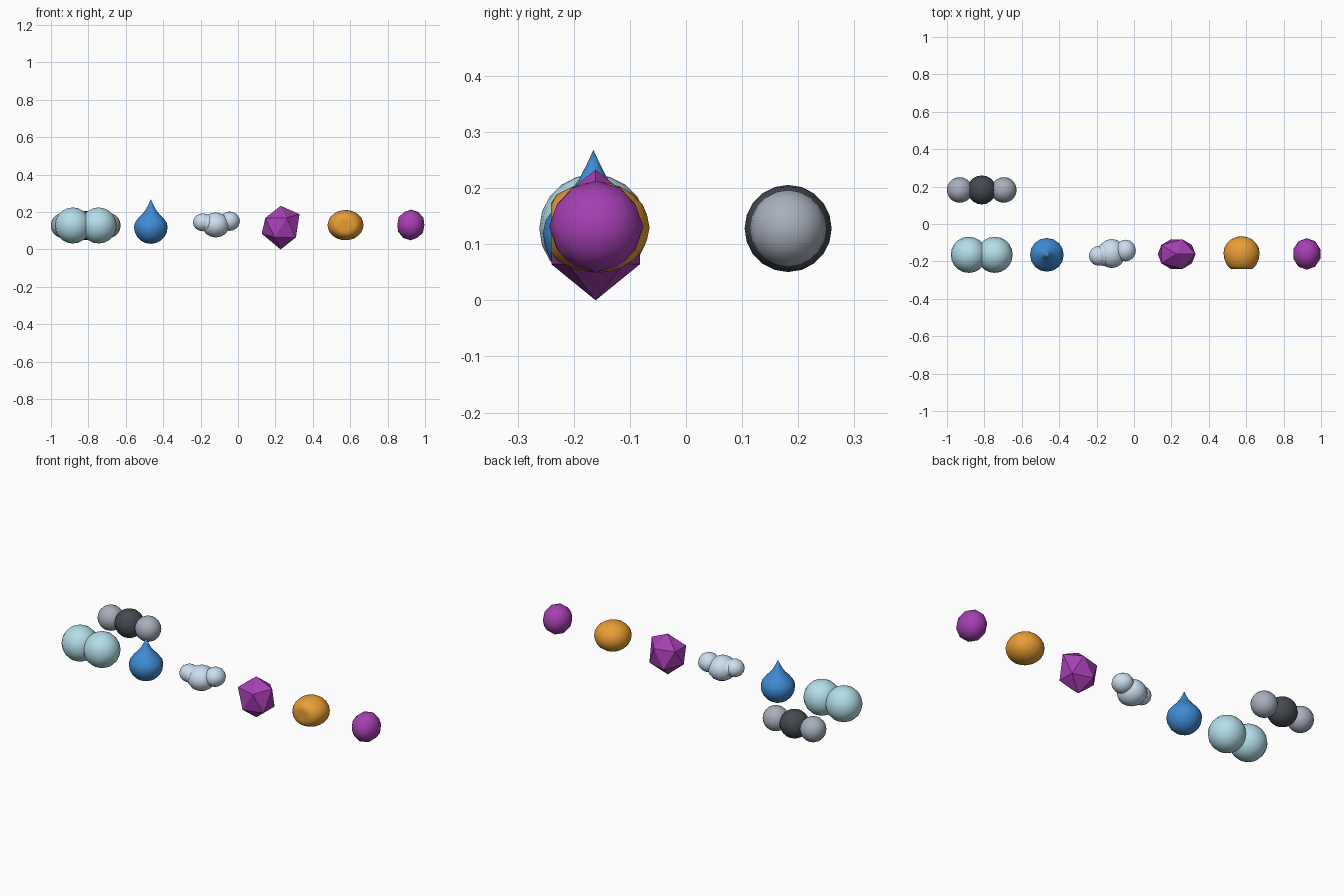
import bpy, bmesh, math
from mathutils import Vector

if "Cube" in bpy.data.objects:
    bpy.data.objects.remove(bpy.data.objects["Cube"])

ROW_Y = -0.165   # front row of pickups
MID_Z = 0.128    # shared hover height


def material(name, rgb):
    m = bpy.data.materials.new(name)
    m.diffuse_color = (*rgb, 1)
    m.use_nodes = True
    m.node_tree.nodes["Principled BSDF"].inputs["Base Color"].default_value = m.diffuse_color
    return m


PALE = material("pale_blue", (0.45, 0.73, 0.82))
BLUE = material("water_blue", (0.05, 0.26, 0.66))
MIST = material("mist", (0.60, 0.73, 0.87))
PURPLE = material("purple", (0.38, 0.05, 0.45))
ORANGE = material("orange", (0.80, 0.34, 0.035))
DARK = material("charcoal", (0.06, 0.068, 0.083))
GREY = material("grey", (0.39, 0.43, 0.51))


def finish(name, bm, loc, mat, smooth=True):
    bmesh.ops.recalc_face_normals(bm, faces=bm.faces[:])
    for f in bm.faces:
        f.smooth = smooth
    me = bpy.data.meshes.new(name)
    bm.to_mesh(me)
    bm.free()
    me.materials.append(mat)
    ob = bpy.data.objects.new(name, me)
    ob.location = loc
    bpy.context.collection.objects.link(ob)
    return ob


def ball(name, loc, radii, mat, seg=20, rings=10):
    bm = bmesh.new()
    bmesh.ops.create_uvsphere(bm, u_segments=seg, v_segments=rings, radius=1)
    bmesh.ops.scale(bm, vec=Vector(radii), verts=bm.verts[:])
    return finish(name, bm, loc, mat)


def stone(name, loc, shape, mat, detail, smooth=True):
    """Icosphere whose unit vertices are remapped by shape(v)."""
    bm = bmesh.new()
    bmesh.ops.create_icosphere(bm, subdivisions=detail, radius=1)
    for v in bm.verts:
        v.co = shape(v.co.copy())
    return finish(name, bm, loc, mat, smooth)


# Two-atom molecule
for side, x in (("left", -0.883), ("right", -0.745)):
    ball(f"pair_atom_{side}", (x, ROW_Y, MID_Z), (0.0965,) * 3, PALE)

# Three-atom molecule in the back row
ball("centre_atom", (-0.814, 0.182, MID_Z), (0.0776,) * 3, DARK)
for side, s in (("left", -1), ("right", 1)):
    ball(f"outer_atom_{side}", (-0.814 + s * 0.118, 0.182, MID_Z), (0.0686,) * 3, GREY)

# Water drop: round bowl drawn up to a concave tip
R = 0.09
profile = [(R * math.sin(a), 0.12 - R * math.cos(a))
           for a in (math.radians(18 * i) for i in range(6))]
profile += [(0.085, 0.143), (0.067, 0.168), (0.045, 0.19), (0.026, 0.215), (0.013, 0.24), (0, 0.268)]
bm = bmesh.new()
verts = [bm.verts.new((r, 0, z)) for r, z in profile]
edges = [bm.edges.new(p) for p in zip(verts, verts[1:])]
bmesh.ops.spin(bm, geom=verts + edges, cent=(0, 0, 0), axis=(0, 0, 1),
               angle=math.tau, steps=16)
bmesh.ops.remove_doubles(bm, verts=bm.verts[:], dist=0.0005)
finish("water_drop", bm, (-0.466, ROW_Y, 0), BLUE)

# Cloud of overlapping puffs
puffs = [
    ((-0.119, -0.158, 0.131), (0.074, 0.078, 0.067)),
    ((-0.188, -0.170, 0.145), (0.053, 0.053, 0.048)),
    ((-0.160, -0.165, 0.140), (0.050, 0.060, 0.048)),
    ((-0.045, -0.142, 0.151), (0.055, 0.058, 0.052)),
]
for i, (loc, radii) in enumerate(puffs):
    ball(f"cloud_puff_{i + 1}", loc, radii, MIST, 16, 8)


# Faceted crystal, flattened front to back
def crystal(v):
    p = Vector((v.x * 0.113, v.y * 0.093, v.z * 0.1165))
    if abs(v.x) > 0.85:
        p.z += 0.02
    return p


stone("faceted_crystal", (0.228, -0.161, 0.1165), crystal, PURPLE, 1, False)


# Orange nugget: domed back, blunt front
def nugget(v):
    y = v.y * 0.091 if v.y > 0 else max(v.y * 0.108, -0.085)
    return Vector((v.x * 0.0965, y, v.z * 0.081))


stone("orange_nugget", (0.575, -0.156, 0.13), nugget, ORANGE, 3)


# Small purple pebble
def pebble(v):
    return Vector((v.x * 0.076, v.y * 0.084, v.z * 0.082))


stone("purple_pebble", (0.924, -0.16, 0.131), pebble, PURPLE, 2)
